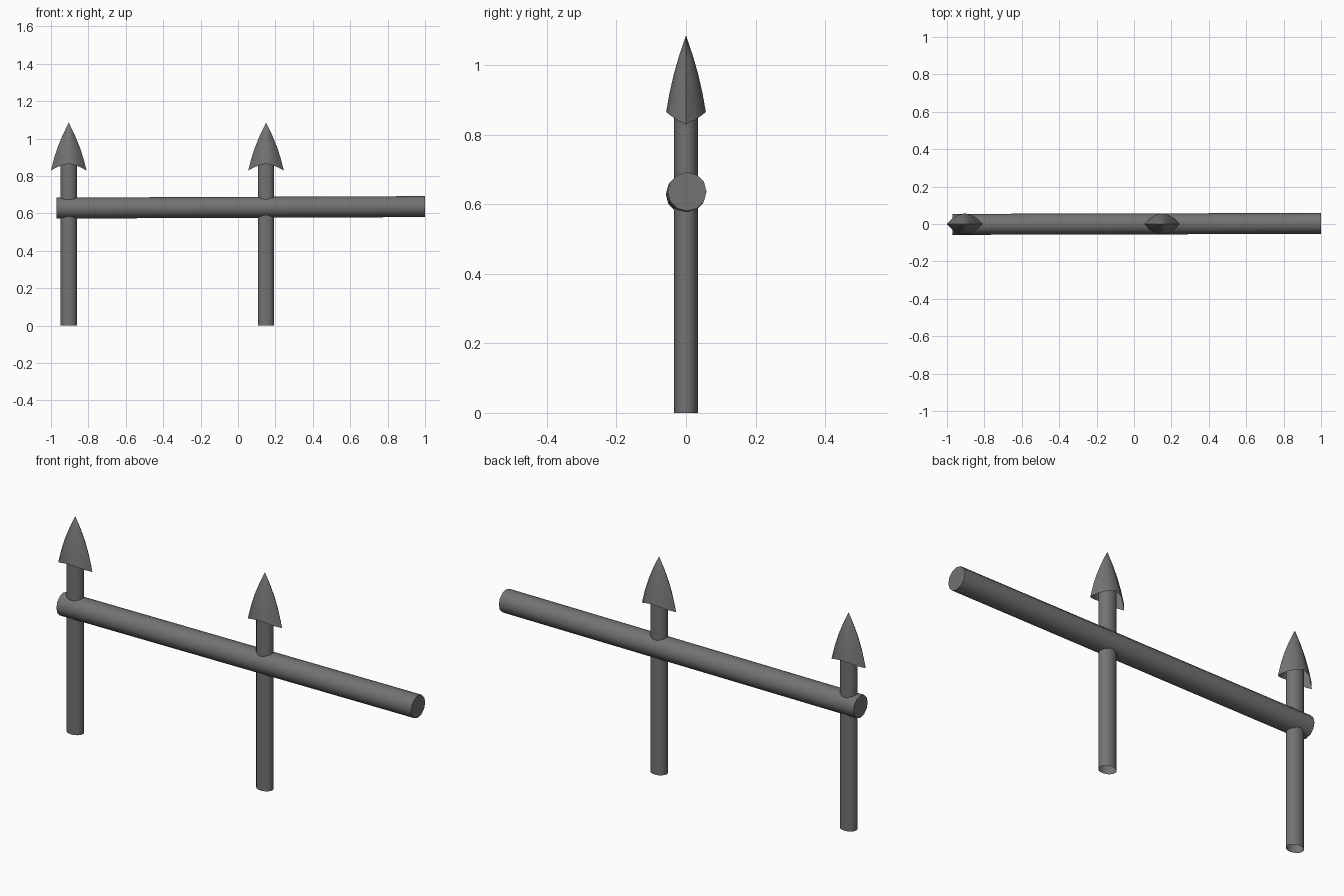
import bpy, bmesh, math
from mathutils import Vector

cube = bpy.data.objects.get("Cube")
if cube:
    bpy.data.objects.remove(cube, do_unlink=True)

iron = bpy.data.materials.new("dark grey iron")
iron.use_nodes = True
iron.diffuse_color = (0.17, 0.17, 0.17, 1)
iron.node_tree.nodes["Principled BSDF"].inputs["Base Color"].default_value = iron.diffuse_color


def loft(name, rings, caps=False, tip=None, angle=40):
    """Skin a list of closed rings, with optional end caps or a pointed tip."""
    bm = bmesh.new()
    loops = [[bm.verts.new(p) for p in ring] for ring in rings]
    n = len(loops[0])
    for low, high in zip(loops, loops[1:]):
        for i in range(n):
            j = (i + 1) % n
            bm.faces.new((low[i], low[j], high[j], high[i]))
    if tip:
        apex = bm.verts.new(tip)
        for i in range(n):
            bm.faces.new((loops[-1][i], loops[-1][(i + 1) % n], apex))
    if caps:
        bm.faces.new(loops[0][::-1])
        bm.faces.new(loops[-1])
    mesh = bpy.data.meshes.new(name)
    bm.to_mesh(mesh)
    bm.free()
    mesh.materials.append(iron)
    obj = bpy.data.objects.new(name, mesh)
    bpy.context.collection.objects.link(obj)
    bpy.ops.object.select_all(action="DESELECT")
    obj.select_set(True)
    bpy.context.view_layer.objects.active = obj
    bpy.ops.object.shade_smooth_by_angle(angle=math.radians(angle))


def ellipse(x, z, rx, ry, n=16):
    turns = [2 * math.pi * i / n for i in range(n)]
    return [(x + rx * math.cos(a), ry * math.sin(a), z) for a in turns]


# Spearhead: lens-shaped section, side points hanging below the middle
QUARTER = [(0.095, 0), (0.068, 0.029), (0.038, 0.047), (0, 0.057)]
HALF = QUARTER + [(-x, y) for x, y in QUARTER[-2::-1]]
LENS = HALF + [(x, -y) for x, y in HALF[-2:0:-1]]
TIP_Z = 1.085


def spearhead(name, cx):
    rings = []
    for t, width in ((0, 1), (0.25, 0.83), (0.5, 0.61), (0.75, 0.33)):
        ring = []
        for x, y in LENS:
            rim = 0.865 - 0.036 * (abs(x) / 0.095) ** 1.6
            ring.append((cx + x * width, y * width, rim + (TIP_Z - rim) * t))
        rings.append(ring)
    loft(name, rings, tip=(cx, 0, TIP_Z))


# Posts, open at the foot, each with a spearhead
for side, cx in (("right", -0.905), ("left", 0.15)):
    loft(side + "_post", [ellipse(cx, z, 0.043, 0.034) for z in (0, 0.9)])
    spearhead(side + "_spearhead", cx)

# Rail, very slightly tilted
ends = [Vector((-0.97, -0.002, 0.628)), Vector((1.0, 0.003, 0.636))]
rail = [[end + Vector((0, y, z)) for y, z, _ in ellipse(0, 0, 0.056, 0.056, 12)]
        for end in ends]
loft("rail", rail, caps=True)
